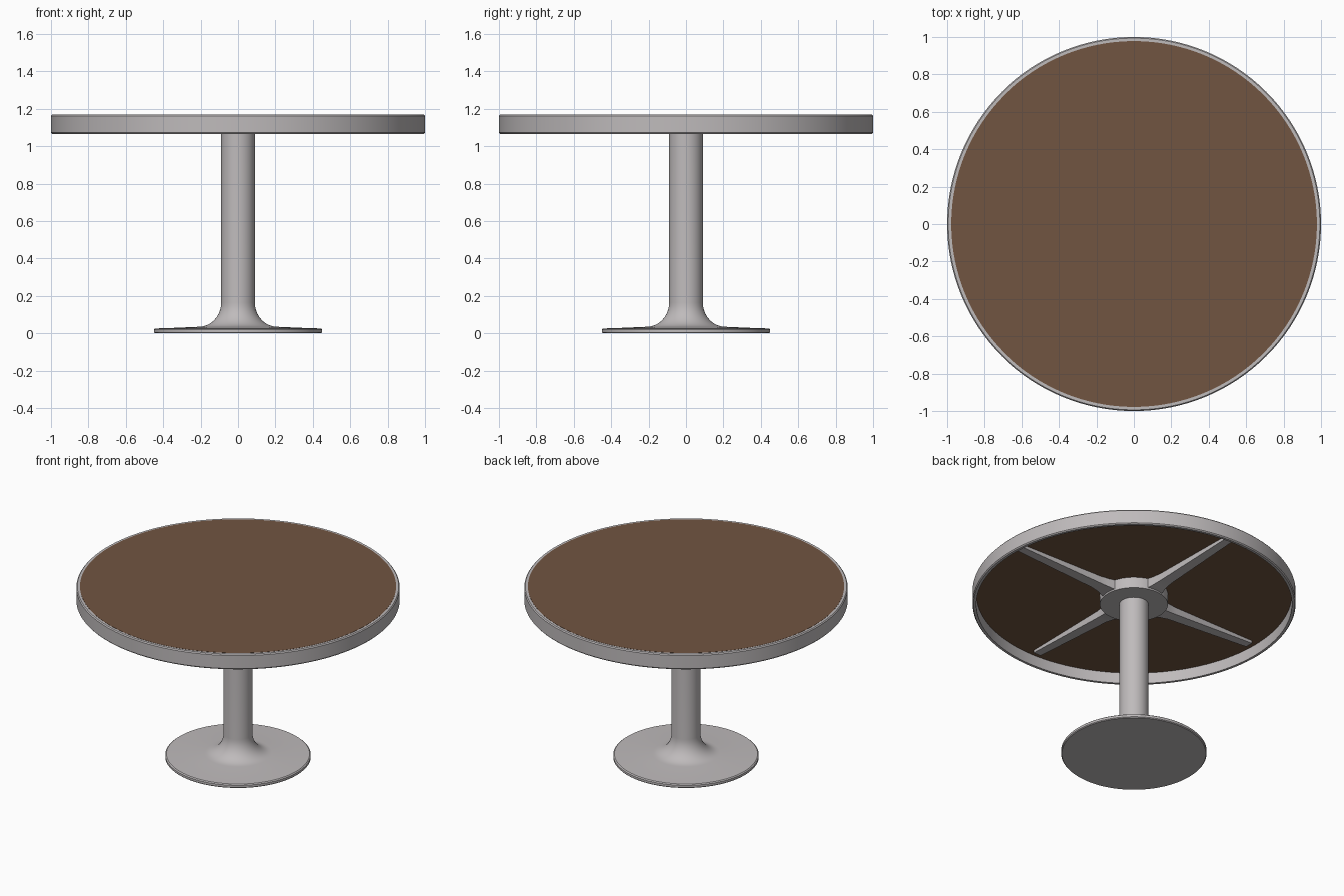
import bpy, bmesh, math

if "Cube" in bpy.data.objects:
    bpy.data.objects.remove(bpy.data.objects["Cube"])


def material(name, rgb):
    m = bpy.data.materials.new(name)
    m.diffuse_color = (*rgb, 1)
    m.use_nodes = True
    m.node_tree.nodes["Principled BSDF"].inputs["Base Color"].default_value = m.diffuse_color
    return m


METAL = material("grey_metal", (0.52, 0.495, 0.50))
WOOD = material("brown_wood", (0.165, 0.09, 0.053))


def finish(name, bm, mat):
    bmesh.ops.recalc_face_normals(bm, faces=bm.faces)
    me = bpy.data.meshes.new(name)
    bm.to_mesh(me)
    bm.free()
    me.materials.append(mat)
    ob = bpy.data.objects.new(name, me)
    bpy.context.collection.objects.link(ob)
    bpy.ops.object.select_all(action='DESELECT')
    ob.select_set(True)
    bpy.context.view_layer.objects.active = ob
    bpy.ops.object.shade_smooth_by_angle(angle=math.radians(35))
    return ob


def lathe(name, profile, mat, closed=False, steps=96):
    """Revolve an (r, z) profile around z."""
    bm = bmesh.new()
    vs = [bm.verts.new((r, 0, z)) for r, z in profile]
    pairs = list(zip(vs, vs[1:])) + ([(vs[-1], vs[0])] if closed else [])
    edges = [bm.edges.new(p) for p in pairs]
    bmesh.ops.spin(bm, geom=vs + edges, cent=(0, 0, 0), axis=(0, 0, 1),
                   angle=math.tau, steps=steps, use_merge=False)
    bmesh.ops.remove_doubles(bm, verts=bm.verts, dist=1e-5)
    return finish(name, bm, mat)


# Pedestal: round foot, concave flare and column
flare = [(0.21 - 0.12 * math.sin(a), 0.165 - 0.13 * math.cos(a))
         for a in (math.radians(9 * i) for i in range(11))]
lathe("pedestal", [(0, 0), (0.445, 0), (0.45, 0.005), (0.45, 0.02), (0.443, 0.026),
                   (0.35, 0.029)] + flare + [(0.09, 1.08)], METAL)

# Hub plate under the top
lathe("hub", [(0, 1.066), (0.21, 1.066), (0.21, 1.142), (0, 1.142)], METAL)

# Metal rim around the top
lathe("rim", [(0.977, 1.169), (0.977, 1.066), (0.994, 1.066), (1.0, 1.073),
              (1.0, 1.162), (0.994, 1.169)], METAL, closed=True, steps=128)

# Wooden top
lathe("table_top", [(0, 1.14), (0.978, 1.14), (0.978, 1.17), (0, 1.17)], WOOD, steps=128)

# Four tapering support arms: (distance, half width, underside height)
stations = [(0.15, 0.065, 1.074), (0.21, 0.055, 1.077), (0.25, 0.045, 1.085),
            (0.31, 0.038, 1.092), (0.93, 0.028, 1.122)]
for i, side in enumerate(("right", "back", "left", "front")):
    bm = bmesh.new()
    rings = [[bm.verts.new(p) for p in ((d, -w, z), (d, w, z), (d, w, 1.142), (d, -w, 1.142))]
             for d, w, z in stations]
    for a, b in zip(rings, rings[1:]):
        for k in range(4):
            bm.faces.new((a[k], a[(k + 1) % 4], b[(k + 1) % 4], b[k]))
    bm.faces.new(rings[0])
    bm.faces.new(rings[-1])
    arm = finish("support_arm_" + side, bm, METAL)
    arm.rotation_euler.z = i * math.pi / 2
